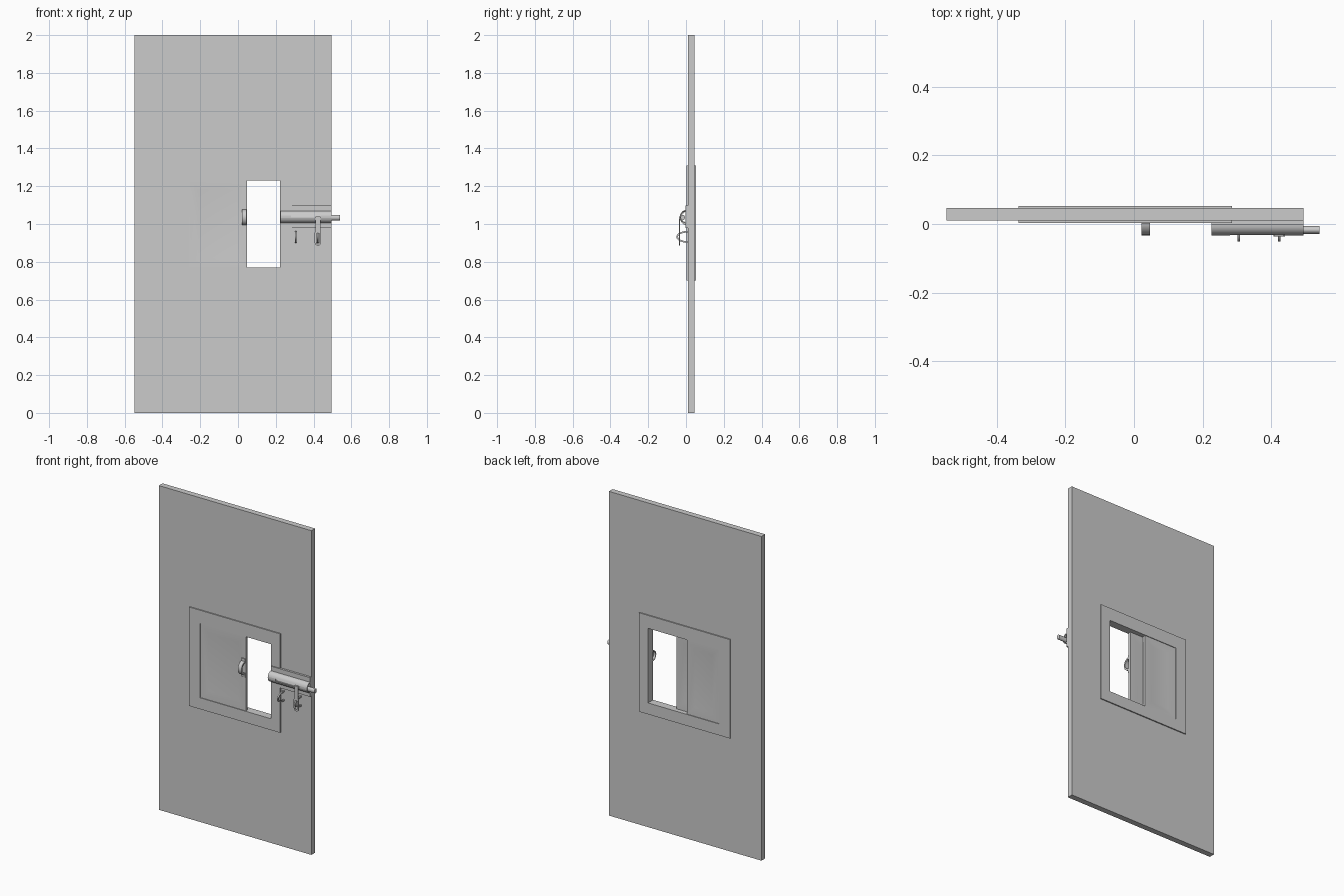
import bpy, bmesh, math

if "Cube" in bpy.data.objects:
    bpy.data.objects.remove(bpy.data.objects["Cube"])

grey = bpy.data.materials.new("steel grey")
grey.diffuse_color = (0.6, 0.6, 0.6, 1)
grey.use_nodes = True
grey.node_tree.nodes["Principled BSDF"].inputs["Base Color"].default_value = grey.diffuse_color


def finish(name, bm, smooth=False):
    bmesh.ops.recalc_face_normals(bm, faces=bm.faces)
    me = bpy.data.meshes.new(name)
    bm.to_mesh(me)
    bm.free()
    me.materials.append(grey)
    ob = bpy.data.objects.new(name, me)
    bpy.context.collection.objects.link(ob)
    if smooth:
        bpy.ops.object.select_all(action='DESELECT')
        ob.select_set(True)
        bpy.context.view_layer.objects.active = ob
        bpy.ops.object.shade_smooth_by_angle(angle=math.radians(40))
    return ob


def rect(x0, x1, z0, z1):
    return [(x0, z0), (x1, z0), (x1, z1), (x0, z1)]


def ring_prism(name, outer, inner, y0, y1, smooth=False):
    """Plate in the xz plane with a hole; both loops have equal point counts."""
    bm = bmesh.new()
    loops = [[bm.verts.new((x, y, z)) for x, z in pts]
             for pts, y in ((outer, y0), (inner, y0), (inner, y1), (outer, y1))]
    n = len(outer)
    for k in range(4):
        a, b = loops[k], loops[(k + 1) % 4]
        for i in range(n):
            j = (i + 1) % n
            bm.faces.new((a[i], a[j], b[j], b[i]))
    return finish(name, bm, smooth)


def extrude_x(name, profile, x0, x1, smooth=True):
    """Closed yz profile pushed along x."""
    bm = bmesh.new()
    f = bm.faces.new([bm.verts.new((x0, y, z)) for y, z in profile])
    g = bmesh.ops.extrude_face_region(bm, geom=[f])
    for v in g["geom"]:
        if isinstance(v, bmesh.types.BMVert):
            v.co.x = x1
    return finish(name, bm, smooth)


def box(name, x0, x1, y0, y1, z0, z1):
    return extrude_x(name, [(y0, z0), (y1, z0), (y1, z1), (y0, z1)], x0, x1, False)


def recessed_panel(name, x0, x1, y0, y1, z0, z1, rim, slope, depth):
    """Sliding pane with a shallow dished field on both sides."""
    bm = bmesh.new()
    fs = []
    for y, d in ((y0, depth), (y1, -depth)):
        loops = []
        for m, dy in ((0, 0), (rim, 0), (rim + slope, d)):
            loops.append([bm.verts.new((x, y + dy, z))
                          for x, z in rect(x0 + m, x1 - m, z0 + m, z1 - m)])
        for a, b in zip(loops, loops[1:]):
            for i in range(4):
                j = (i + 1) % 4
                bm.faces.new((a[i], a[j], b[j], b[i]))
        bm.faces.new(loops[-1])
        fs.append(loops[0])
    for i in range(4):
        j = (i + 1) % 4
        bm.faces.new((fs[0][i], fs[0][j], fs[1][j], fs[1][i]))
    return finish(name, bm, True)


def arch(cy, cz, ry, rz, n=14):
    """Half ellipse bulging towards the front, from top to bottom."""
    return [(cy - ry * math.sin(math.pi * i / n), cz + rz * math.cos(math.pi * i / n))
            for i in range(n + 1)]


def stadium(cx, z0, z1, r, n=8):
    pts = [(cx + r * math.cos(math.pi * i / n), z1 - r + r * math.sin(math.pi * i / n))
           for i in range(n + 1)]
    return pts + [(cx - r * math.cos(math.pi * i / n), z0 + r - r * math.sin(math.pi * i / n))
                  for i in range(n + 1)]


# Door leaf and window frame
ring_prism("door_leaf", rect(-0.547, 0.494, 0, 2), rect(-0.3, 0.25, 0.74, 1.26), 0.01, 0.046)
ring_prism("window_frame", rect(-0.337, 0.285, 0.70, 1.31),
           rect(-0.262, 0.222, 0.77, 1.23), 0.003, 0.053)

# Sliding pane in front, fixed pane behind
recessed_panel("sliding_pane", -0.262, 0.048, 0.007, 0.025, 0.77, 1.23, 0.012, 0.04, 0.004)
recessed_panel("fixed_pane", -0.262, -0.04, 0.030, 0.049, 0.77, 1.23, 0.012, 0.04, 0.004)

# Arched pull on the sliding pane, with feet
extrude_x("pane_pull", arch(0.008, 1.035, 0.041, 0.042)
          + arch(0.008, 1.035, 0.031, 0.032)[::-1], 0.022, 0.046)
for z in (1.08, 0.99):
    box("pull_foot", 0.022, 0.046, 0.001, 0.008, z - 0.012, z + 0.012)

# Latch backplate and barrel in two halves, leaving a slot for the handle
box("latch_plate", 0.226, 0.494, -0.003, 0.010, 0.98, 1.098)
outer, inner = arch(-0.003, 1.038, 0.030, 0.032), arch(-0.003, 1.038, 0.025, 0.027)
extrude_x("barrel_top", outer[:7] + inner[:7][::-1], 0.226, 0.494)
extrude_x("barrel_bottom", outer[8:] + inner[8:][::-1], 0.226, 0.494)
for x0, x1 in ((0.226, 0.28), (0.44, 0.494)):
    extrude_x("barrel_end", outer[6:9] + inner[6:9][::-1], x0, x1)

# Round bolt
bolt = [(-0.017 + 0.0115 * math.cos(math.tau * i / 20), 1.034 + 0.0145 * math.sin(math.tau * i / 20))
        for i in range(20)]
extrude_x("bolt", bolt, 0.24, 0.541)

# Handle: stem out of the slot and a hanging slotted tab
box("handle_stem", 0.410, 0.436, -0.037, -0.017, 1.026, 1.040)
box("handle_arm", 0.410, 0.436, -0.037, -0.032, 0.95, 1.040)
ring_prism("handle_tab", stadium(0.423, 0.885, 0.97, 0.017),
           stadium(0.423, 0.895, 0.96, 0.008), -0.037, -0.032, True)

# Staples for a padlock, one for each handle position
for x in (0.305, 0.423):
    extrude_x("staple", arch(0.011, 0.932, 0.062, 0.032)
              + arch(0.011, 0.932, 0.053, 0.023)[::-1], x - 0.004, x + 0.004)
